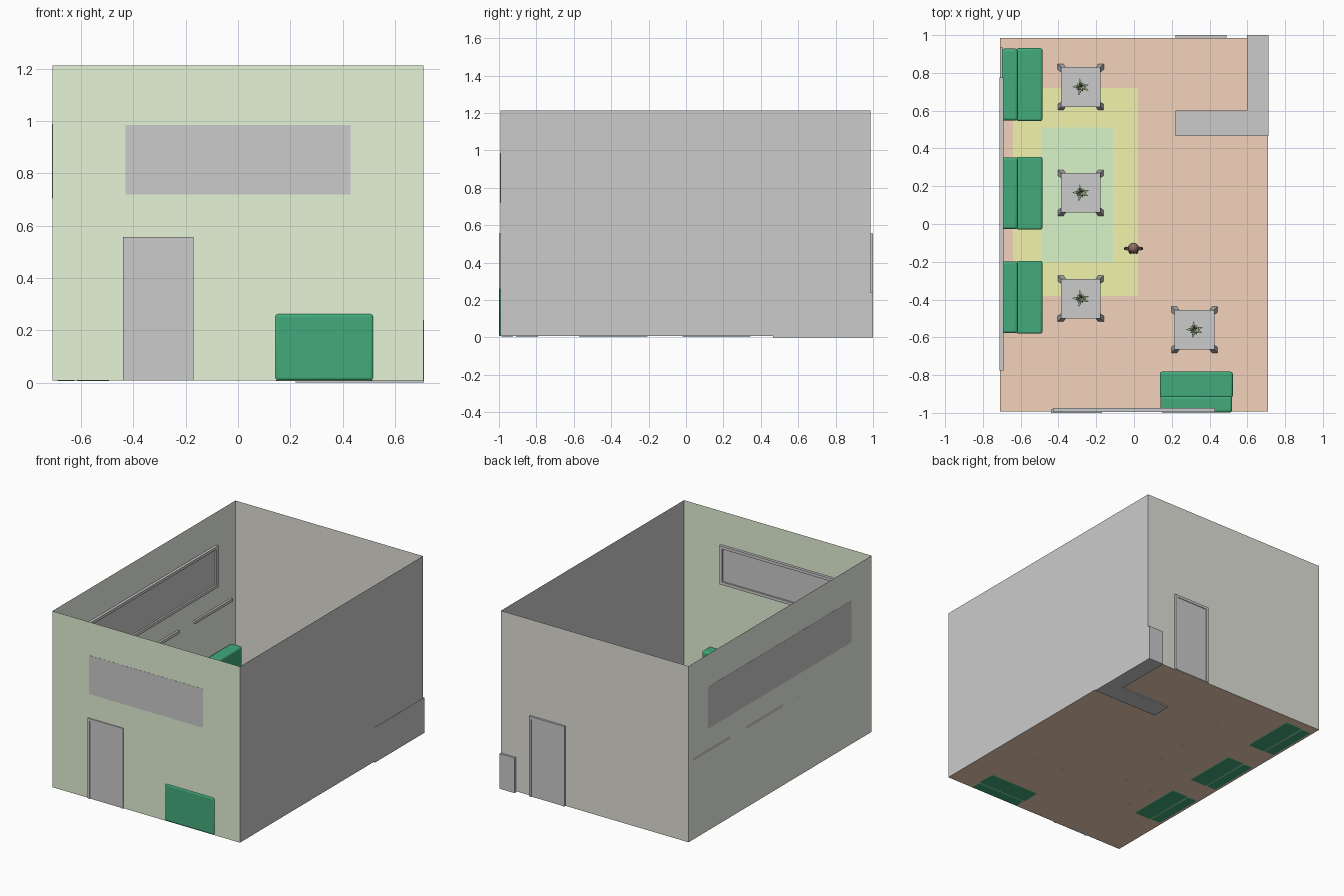
import bpy, bmesh, math
from mathutils import Vector, Matrix

if "Cube" in bpy.data.objects:
    bpy.data.objects.remove(bpy.data.objects["Cube"])

FLOOR = 0.008
X, Y0, Y1, TOP = 0.71, -0.993, 0.986, 1.213


def mat(name, rgb):
    m = bpy.data.materials.new(name)
    m.diffuse_color = (*rgb, 1)
    m.use_nodes = True
    m.node_tree.nodes["Principled BSDF"].inputs["Base Color"].default_value = m.diffuse_color
    return m


FRONT = mat("light_green_paint", (.78, .90, .674))
LEFT = mat("pale_green_paint", (.87, .90, .82))
BACK = mat("beige_paint", (.754, .749, .69))
WOOD = mat("terracotta", (.90, .65, .494))
YELLOW = mat("yellow_rug", (.885, .90, .405))
MINT = mat("mint_rug", (.70, .90, .58))
SOFA = mat("dark_green_fabric", (.054, .41, .20))
LEAF = mat("leaf_green", (.40, .52, .30))
BLACK = mat("black_cloth", (.06, .05, .06))
BROWN = mat("brown_hair", (.29, .15, .13))
SKIN = mat("skin", (.70, .48, .37))


def finish(name, bm, material=None, loc=(0, 0, 0), rot=0):
    bmesh.ops.recalc_face_normals(bm, faces=bm.faces)
    me = bpy.data.meshes.new(name)
    bm.to_mesh(me)
    bm.free()
    ob = bpy.data.objects.new(name, me)
    bpy.context.collection.objects.link(ob)
    ob.location = loc
    ob.rotation_euler.z = rot
    if material:
        me.materials.append(material)
    return ob


def boxes(name, bounds, material=None, loc=(0, 0, 0), rot=0, bevel=0):
    """One object made of boxes (x0, x1, y0, y1, z0, z1)."""
    bm = bmesh.new()
    for x0, x1, y0, y1, z0, z1 in bounds:
        m = Matrix.Translation(((x0 + x1) / 2, (y0 + y1) / 2, (z0 + z1) / 2))
        bmesh.ops.create_cube(bm, size=1, matrix=m @ Matrix.Diagonal((x1 - x0, y1 - y0, z1 - z0, 1)))
    ob = finish(name, bm, material, loc, rot)
    if bevel:
        b = ob.modifiers.new("round", "BEVEL")
        b.width, b.segments = bevel, 4
        smooth(ob)
    return ob


def smooth(ob):
    bpy.ops.object.select_all(action="DESELECT")
    ob.select_set(True)
    bpy.context.view_layer.objects.active = ob
    bpy.ops.object.shade_smooth_by_angle(angle=math.radians(50))


def plane(name, pts, material=None):
    bm = bmesh.new()
    bm.faces.new([bm.verts.new(p) for p in pts])
    return finish(name, bm, material)


def flat(name, x0, x1, y0, y1, z, material):
    return plane(name, [(x0, y0, z), (x1, y0, z), (x1, y1, z), (x0, y1, z)], material)


def wall(name, a, b, material=None):
    return plane(name, [(*a, FLOOR), (*b, FLOOR), (*b, TOP), (*a, TOP)], material)


# room shell
flat("floor", -X, X, Y0, Y1, FLOOR, WOOD)
wall("front_wall", (-X, Y0), (X, Y0), FRONT)
wall("right_wall", (X, Y0), (X, Y1))
wall("back_wall", (X, Y1), (-X, Y1), BACK)
wall("left_wall", (-X, Y1), (-X, Y0), LEFT)

# rugs
flat("yellow_rug", -.64, .02, -.38, .72, FLOOR + .002, YELLOW)
flat("mint_rug", -.49, -.11, -.20, .51, FLOOR + .004, MINT)


# windows: pane flush outside, frame standing out inside (+y local)
def window(name, loc, rot, w, z0, z1):
    f, d = .02, .018
    boxes(name, [(-w, w, -.001, .006, z0, z1),
                 (-w, w, 0, d, z0, z0 + f), (-w, w, 0, d, z1 - f, z1),
                 (-w, -w + f, 0, d, z0 + f, z1 - f), (w - f, w, 0, d, z0 + f, z1 - f)],
          None, loc, rot)


window("front_window", (0, Y0, 0), 0, .43, .72, .985)
window("left_window", (-X, 0, 0), -math.pi / 2, .775, .705, .99)


# doors: frame around a thinner leaf
def door(name, loc, rot):
    w, h, f = .135, .556, .018
    boxes(name + "_frame", [(-w, -w + f, -.007, .012, FLOOR, h), (w - f, w, -.007, .012, FLOOR, h),
                            (-w + f, w - f, -.007, .012, h - f, h)], None, loc, rot)
    boxes(name + "_leaf", [(-w + f, w - f, -.003, .009, FLOOR, h - f)], None, loc, rot)


door("front_door", (-.305, Y0, 0), 0)
door("back_door", (.355, .993, 0), math.pi)

# L-shaped counter
bm = bmesh.new()
outline = [(.22, .465), (.712, .465), (.712, 1), (.598, 1), (.598, .60), (.22, .60)]
face = bm.faces.new([bm.verts.new((x, y, 0)) for x, y in outline])
ext = bmesh.ops.extrude_face_region(bm, geom=[face], use_keep_orig=True)
bmesh.ops.translate(bm, vec=(0, 0, .24), verts=[v for v in ext["geom"] if isinstance(v, bmesh.types.BMVert)])
finish("counter", bm)


# sofas, backrest on local -x
def sofa(i, loc, rot=0):
    boxes(f"sofa_back_{i}", [(-.108, -.022, -.19, .19, .006, .265)], SOFA, loc, rot, .014)
    boxes(f"sofa_seat_{i}", [(-.03, .108, -.193, .193, .006, .13)], SOFA, loc, rot, .012)


# tables with splayed legs
def table(i, loc):
    boxes(f"table_top_{i}", [(-.105, .105, -.105, .105, .115, .13)], None, loc)
    bm = bmesh.new()
    for sx in (-1, 1):
        for sy in (-1, 1):
            rings = []
            for inner, outer, z in ((.092, .122, FLOOR), (.078, .104, .115)):
                rings.append([bm.verts.new((sx * a, sy * b, z)) for a, b in
                              ((inner, inner), (outer, inner), (outer, outer), (inner, outer))])
            bm.faces.new(rings[0])
            bm.faces.new(rings[1])
            for k in range(4):
                n = (k + 1) % 4
                bm.faces.new((rings[0][k], rings[0][n], rings[1][n], rings[1][k]))
    finish(f"table_legs_{i}", bm, None, loc)


# small plant: pot and arching pointed leaves
def plant(i, loc):
    bm = bmesh.new()
    bmesh.ops.create_cone(bm, cap_ends=True, segments=12, radius1=.011, radius2=.016, depth=.028,
                          matrix=Matrix.Translation((0, 0, .144)))
    finish(f"plant_pot_{i}", bm, None, loc)
    bm = bmesh.new()
    for k in range(9):
        reach = .046 if k % 2 == 0 else .028
        lift = .022 if k % 2 == 0 else .04
        turn = Matrix.Rotation(k * 2 * math.pi / 9 + .3, 3, "Z")
        p = [turn @ Vector(v) for v in ((0, 0, .156), (reach * .5, -.008, .156 + lift),
                                        (reach * .5, .008, .156 + lift), (reach, 0, .156 + lift * .7))]
        a, b, c, d = [bm.verts.new(v) for v in p]
        bm.faces.new((a, b, c))
        bm.faces.new((b, d, c))
    finish(f"plant_leaves_{i}", bm, LEAF, loc)


for i, y in enumerate((.738, .163, -.388)):
    sofa(i, (-.593, y, 0))
    boxes(f"wall_rail_{i}", [(-X, -X + .014, y - .2, y + .2, .545, .565)])
sofa(3, (.33, -.89, 0), math.pi / 2)

for i, (x, y) in enumerate(((-.282, .725), (-.282, .165), (-.282, -.395), (.32, -.56))):
    table(i, (x, y, 0))
    plant(i, (x, y, 0))

# standing figure
PERSON = Vector((-.003, -.13, 0))


def ball(name, c, r, material):
    bm = bmesh.new()
    bmesh.ops.create_uvsphere(bm, u_segments=16, v_segments=10, radius=1,
                              matrix=Matrix.Translation(c) @ Matrix.Diagonal((*r, 1)))
    smooth(finish(name, bm, material, PERSON))


def limb(name, a, b, r0, r1, material, squash=1):
    a, b = Vector(a), Vector(b)
    bm = bmesh.new()
    m = Matrix.Translation((a + b) / 2) @ (b - a).to_track_quat("Z", "Y").to_matrix().to_4x4()
    bmesh.ops.create_cone(bm, cap_ends=True, segments=12, radius1=r0, radius2=r1, depth=(b - a).length, matrix=m)
    bmesh.ops.scale(bm, vec=(1, squash, 1), verts=bm.verts)
    smooth(finish(name, bm, material, PERSON))


ball("figure_head", (0, -.002, .395), (.024, .026, .032), SKIN)
ball("figure_hair", (0, .003, .405), (.028, .028, .03), BROWN)
limb("figure_neck", (0, 0, .345), (0, 0, .375), .011, .011, SKIN)
limb("figure_torso", (0, 0, .2), (0, 0, .352), .027, .034, BLACK, .6)
for side, s in (("left", -1), ("right", 1)):
    limb(f"figure_{side}_leg", (s * .015, 0, .02), (s * .015, 0, .21), .01, .014, BLACK)
    limb(f"figure_{side}_arm", (s * .044, 0, .2), (s * .036, 0, .345), .007, .010, BLACK)
    ball(f"figure_{side}_hand", (s * .044, 0, .192), (.007, .007, .011), SKIN)
    ball(f"figure_{side}_foot", (s * .015, -.008, .017), (.011, .02, .009), BLACK)
